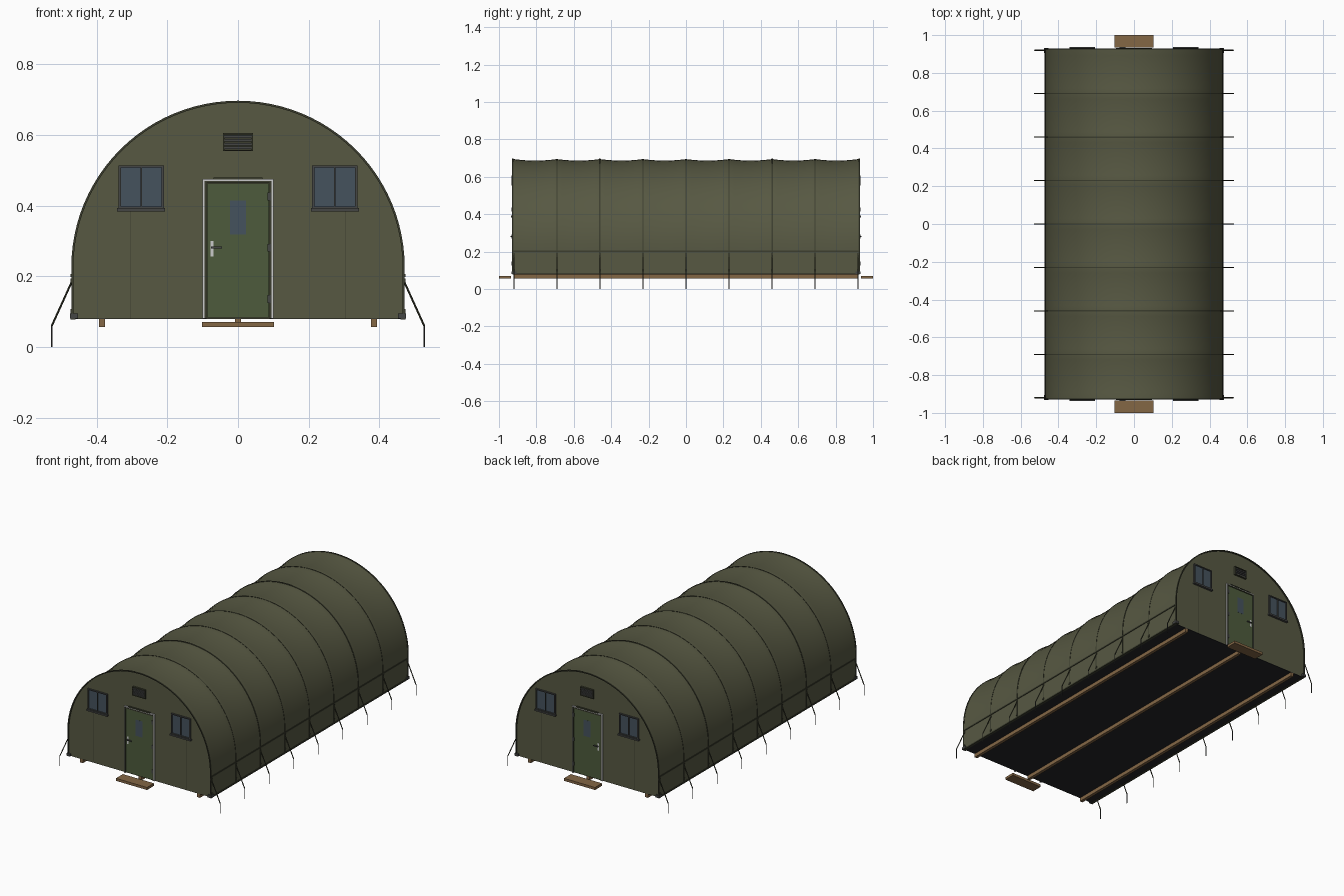
import bpy, bmesh, math
from mathutils import Vector

if "Cube" in bpy.data.objects:
    bpy.data.objects.remove(bpy.data.objects["Cube"])

W, BASE, SPRING, STEP = 0.47, 0.08, 0.225, 0.23
RIBS = [k * STEP for k in range(-4, 5)]


def mat(name, r, g, b):
    m = bpy.data.materials.new(name)
    m.diffuse_color = (r, g, b, 1)
    m.use_nodes = True
    m.node_tree.nodes["Principled BSDF"].inputs["Base Color"].default_value = m.diffuse_color
    return m


CANVAS = mat("canvas", 0.095, 0.098, 0.055)
SEAM = mat("seam", 0.045, 0.048, 0.028)
DOOR = mat("door_green", 0.075, 0.105, 0.045)
WOOD = mat("wood", 0.23, 0.135, 0.06)
FLOOR = mat("floor_dark", 0.018, 0.019, 0.021)
GLASS = mat("glass", 0.06, 0.085, 0.11)
FRAME = mat("frame_grey", 0.06, 0.062, 0.06)
LIGHT = mat("light_trim", 0.75, 0.75, 0.72)


def finish(name, bm, material, smooth=False):
    bmesh.ops.recalc_face_normals(bm, faces=bm.faces)
    me = bpy.data.meshes.new(name)
    bm.to_mesh(me)
    bm.free()
    ob = bpy.data.objects.new(name, me)
    bpy.context.collection.objects.link(ob)
    me.materials.append(material)
    if smooth:
        bpy.ops.object.select_all(action='DESELECT')
        ob.select_set(True)
        bpy.context.view_layer.objects.active = ob
        bpy.ops.object.shade_smooth_by_angle()
    return ob


def boxes(name, spans, material):
    """Each span is (x0, x1, y0, y1, z0, z1)."""
    bm = bmesh.new()
    for x0, x1, y0, y1, z0, z1 in spans:
        vs = bmesh.ops.create_cube(bm, size=1)["verts"]
        for v in vs:
            v.co = (x0 + (v.co.x + .5) * (x1 - x0), y0 + (v.co.y + .5) * (y1 - y0),
                    z0 + (v.co.z + .5) * (z1 - z0))
    return finish(name, bm, material)


def rods(name, segments, radius, material):
    bm = bmesh.new()
    for a, b in segments:
        a, b = Vector(a), Vector(b)
        d = b - a
        M = d.to_track_quat('Z', 'Y').to_matrix().to_4x4()
        M.translation = (a + b) / 2
        bmesh.ops.create_cone(bm, cap_ends=True, segments=8, radius1=radius,
                              radius2=radius, depth=d.length, matrix=M)
    return finish(name, bm, material, True)


def profile(off=0.0, sag=0.0, n=48):
    pts = [(W + off, BASE)]
    for i in range(n + 1):
        t = math.pi * i / n
        r = W + off - sag * math.sin(t)
        pts.append((r * math.cos(t), SPRING + r * math.sin(t)))
    return pts + [(-W - off, BASE)]


def loft(name, sections, material, closed=False):
    """Skin between (y, profile) sections."""
    bm = bmesh.new()
    rows = [[bm.verts.new((x, y, z)) for x, z in p] for y, p in sections]
    pairs = list(zip(rows, rows[1:])) + ([(rows[-1], rows[0])] if closed else [])
    for a, b in pairs:
        for i in range(len(a) - 1):
            bm.faces.new((a[i], a[i + 1], b[i + 1], b[i]))
    if closed:
        bm.faces.new([r[0] for r in rows])
        bm.faces.new([r[-1] for r in rows])
    return finish(name, bm, material, True)


def hoop(name, y, half, off, material):
    a, b = profile(-0.004), profile(off)
    loft(name, [(y - half, a), (y - half, b), (y + half, b), (y + half, a)], material, True)


# Canvas cover sagging between the ribs
stations = [(-0.928, profile())]
for k in range(8):
    for j in range(8):
        t = j / 8
        stations.append((RIBS[k] + t * STEP, profile(0, 0.008 * 4 * t * (1 - t))))
stations += [(0.92, profile()), (0.928, profile())]
loft("canvas_cover", stations, CANVAS)

# Rib seams and end hoops
for y in RIBS[1:-1]:
    joint = abs(abs(y) - 0.46) < 0.01
    hoop("joint_band" if joint else "rib_seam", y, 0.004 if joint else 0.0025,
         0.002 if joint else 0.0012, SEAM)
for s in (-1, 1):
    hoop("end_hoop", s * 0.925, 0.004, 0.002, SEAM)

# Floor, skids, base rails and side straps
boxes("floor", [(-0.466, 0.466, -0.92, 0.92, 0.079, 0.088)], FLOOR)
boxes("skids", [(x - 0.009, x + 0.009, -0.92, 0.92, 0.057, 0.079) for x in (-0.385, 0, 0.385)], WOOD)
boxes("base_rails", [tuple(sorted((s * 0.46, s * 0.4735))) + (-0.928, 0.928, 0.078, 0.086)
                     for s in (-1, 1)], SEAM)
boxes("side_straps", [tuple(sorted((s * 0.466, s * 0.4735))) + (-0.925, 0.925, 0.198, 0.206)
                      for s in (-1, 1)], SEAM)
boxes("corner_brackets", [tuple(sorted((sx * 0.453, sx * 0.476))) + tuple(sorted((sy * 0.905, sy * 0.932)))
                          + (0.08, 0.095) for sx in (-1, 1) for sy in (-1, 1)], FRAME)

# Guy lines and stakes at every rib
rods("guy_lines", [((s * 0.469, y, 0.188), (s * 0.527, y, 0.06)) for s in (-1, 1) for y in RIBS], 0.0028, SEAM)
rods("stakes", [((s * 0.527, y, 0.064), (s * 0.527, y, 0)) for s in (-1, 1) for y in RIBS], 0.002, FRAME)
boxes("guy_anchors", [(s * 0.47 - 0.004, s * 0.47 + 0.004, y - 0.006, y + 0.006, z, z + 0.012)
                      for s in (-1, 1) for y in RIBS for z in (0.095, 0.182)], SEAM)

# End walls with everything mounted on them, mirrored front to back
for s, end in ((-1, "front"), (1, "back")):
    def on_wall(name, rects, depth, material, start=0.915):
        y0, y1 = sorted((s * start, s * depth))
        return boxes(end + "_" + name, [(a, b, y0, y1, c, d) for a, b, c, d in rects], material)

    bm = bmesh.new()
    bm.faces.new([bm.verts.new((x, s * 0.922, z)) for x, z in profile(-0.001)])
    finish(end + "_wall", bm, CANVAS)
    on_wall("wall_seams", [(x - 0.001, x + 0.001, 0.08, 0.39) for x in (-0.305, 0.305)], 0.9228, SEAM)

    # Door
    on_wall("door_trim", [(-0.1, -0.095, 0.08, 0.476), (0.095, 0.1, 0.08, 0.476),
                          (-0.1, 0.1, 0.470, 0.476)], 0.929, LIGHT)
    on_wall("door_frame", [(-0.095, -0.089, 0.08, 0.47), (0.089, 0.095, 0.08, 0.47),
                           (-0.095, 0.095, 0.464, 0.47), (-0.07, 0.07, 0.474, 0.480)], 0.931, SEAM)
    on_wall("door", [(-0.088, 0.088, 0.084, 0.463)], 0.928, DOOR)
    on_wall("door_window", [(-0.023, 0.023, 0.318, 0.414)], 0.9287, GLASS)
    on_wall("handle_plate", [(-0.078, -0.069, 0.256, 0.300)], 0.930, LIGHT)
    on_wall("handle_lever", [(-0.076, -0.046, 0.278, 0.284)], 0.937, FRAME, 0.932)
    on_wall("handle_spindle", [(-0.076, -0.071, 0.278, 0.284)], 0.933, FRAME)
    on_wall("hinges", [(0.084, 0.094, z, z + 0.022) for z in (0.125, 0.27, 0.415)], 0.9325, FRAME)

    # Windows
    glass, frame, sill = [], [], []
    for c in (-0.274, 0.274):
        glass.append((c - 0.06, c + 0.06, 0.392, 0.510))
        frame += [(c - 0.064, c - 0.057, 0.39, 0.514), (c + 0.057, c + 0.064, 0.39, 0.514),
                  (c - 0.064, c + 0.064, 0.508, 0.514), (c - 0.064, c + 0.064, 0.39, 0.398),
                  (c - 0.002, c + 0.002, 0.392, 0.512)]
        sill.append((c - 0.068, c + 0.068, 0.384, 0.393))
    on_wall("window_glass", glass, 0.925, GLASS)
    on_wall("window_frames", frame, 0.931, FRAME)
    on_wall("window_sills", sill, 0.936, FRAME)

    # Louvred vent
    on_wall("vent_back", [(-0.04, 0.04, 0.556, 0.604)], 0.925, SEAM)
    on_wall("vent_louvres", [(-0.038, 0.038, 0.560 + i * 0.0105, 0.567 + i * 0.0105) for i in range(4)],
            0.931, FRAME)
    on_wall("vent_frame", [(-0.042, -0.038, 0.554, 0.606), (0.038, 0.042, 0.554, 0.606),
                           (-0.042, 0.042, 0.602, 0.606), (-0.042, 0.042, 0.554, 0.558)], 0.933, SEAM)

    # Wooden step
    on_wall("step", [(-0.102, 0.102, 0.056, 0.071)], 1.0, WOOD, 0.935)
